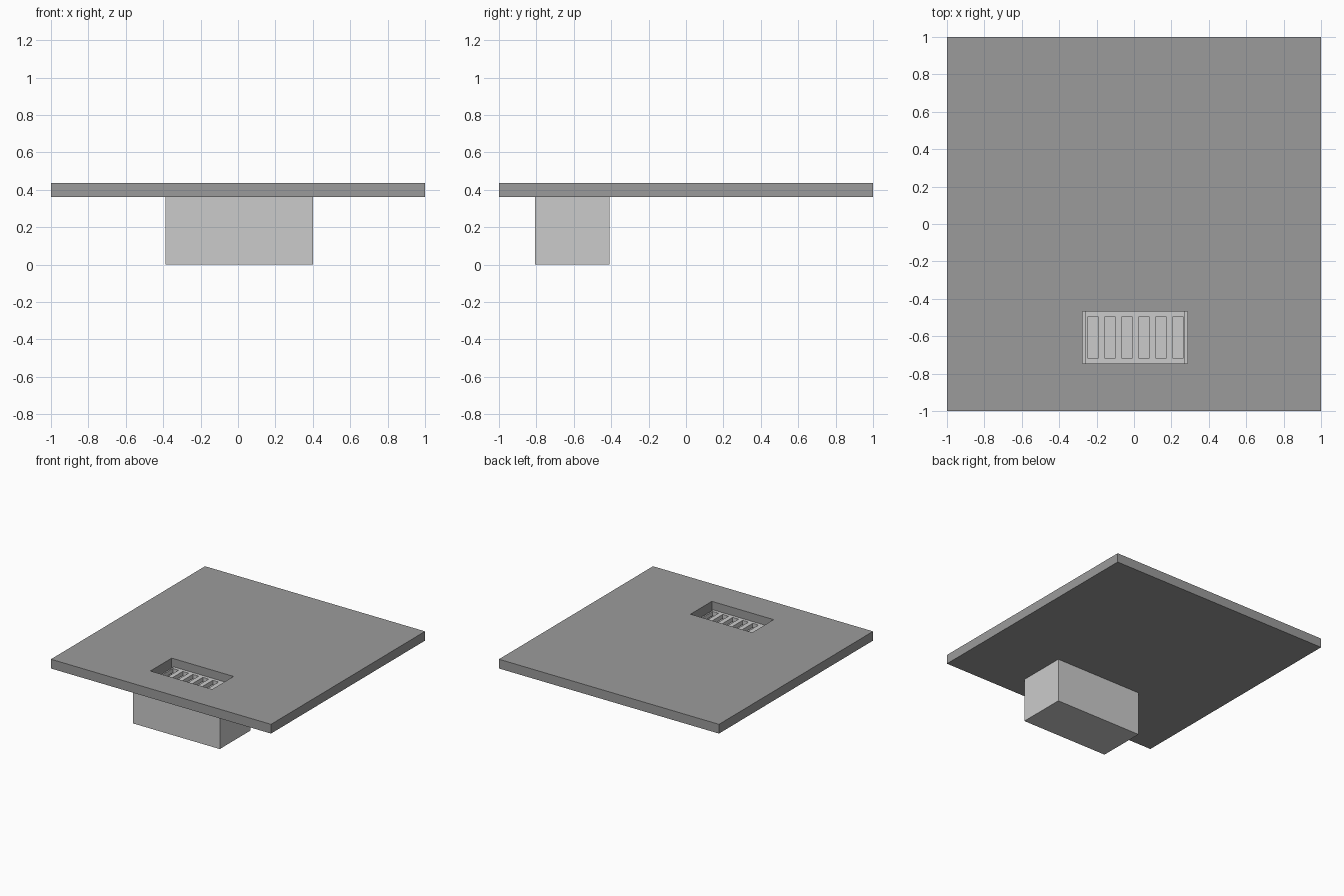
import bpy

if "Cube" in bpy.data.objects:
    bpy.data.objects.remove(bpy.data.objects["Cube"])

def box(name, x0, x1, y0, y1, z0, z1):
    bpy.ops.mesh.primitive_cube_add(size=1, location=((x0+x1)/2, (y0+y1)/2, (z0+z1)/2))
    o = bpy.context.object
    o.name = name
    o.scale = (x1-x0, y1-y0, z1-z0)
    bpy.ops.object.transform_apply(location=True, rotation=True, scale=True)
    return o

def cut(target, cutter):
    m = target.modifiers.new("cut", 'BOOLEAN')
    m.operation = 'DIFFERENCE'
    m.solver = 'EXACT'
    m.object = cutter
    bpy.context.view_layer.objects.active = target
    bpy.ops.object.modifier_apply(modifier=m.name)
    bpy.data.objects.remove(cutter)

def material(name, v):
    m = bpy.data.materials.new(name)
    m.diffuse_color = (v, v, v, 1)
    m.use_nodes = True
    m.node_tree.nodes["Principled BSDF"].inputs["Base Color"].default_value = m.diffuse_color
    return m

dark, light = material("dark_grey", 0.33), material("light_grey", 0.62)
HX0, HX1, HY0, HY1 = -0.275, 0.287, -0.745, -0.468

# Floor slab with a rectangular vent opening
slab = box("floor_slab", -1, 1, -1, 1, 0.361, 0.437)
cut(slab, box("hole", HX0, HX1, HY0, HY1, 0.3, 0.5))
slab.data.materials.append(dark)

# Hollow duct box below the opening
duct = box("duct_box", -0.388, 0.40, -0.808, -0.41, 0, 0.361)
cut(duct, box("cavity", HX0, HX1, HY0, HY1, 0.06, 0.5))
duct.data.materials.append(light)

# Slotted grille closing the duct
grille = box("vent_grille", -0.258, 0.274, HY0, HY1, 0.335, 0.37)
for i in range(6):
    x = -0.246 + i * 0.0909
    cut(grille, box("slot", x, x + 0.053, -0.72, -0.495, 0.3, 0.5))
grille.data.materials.append(light)
